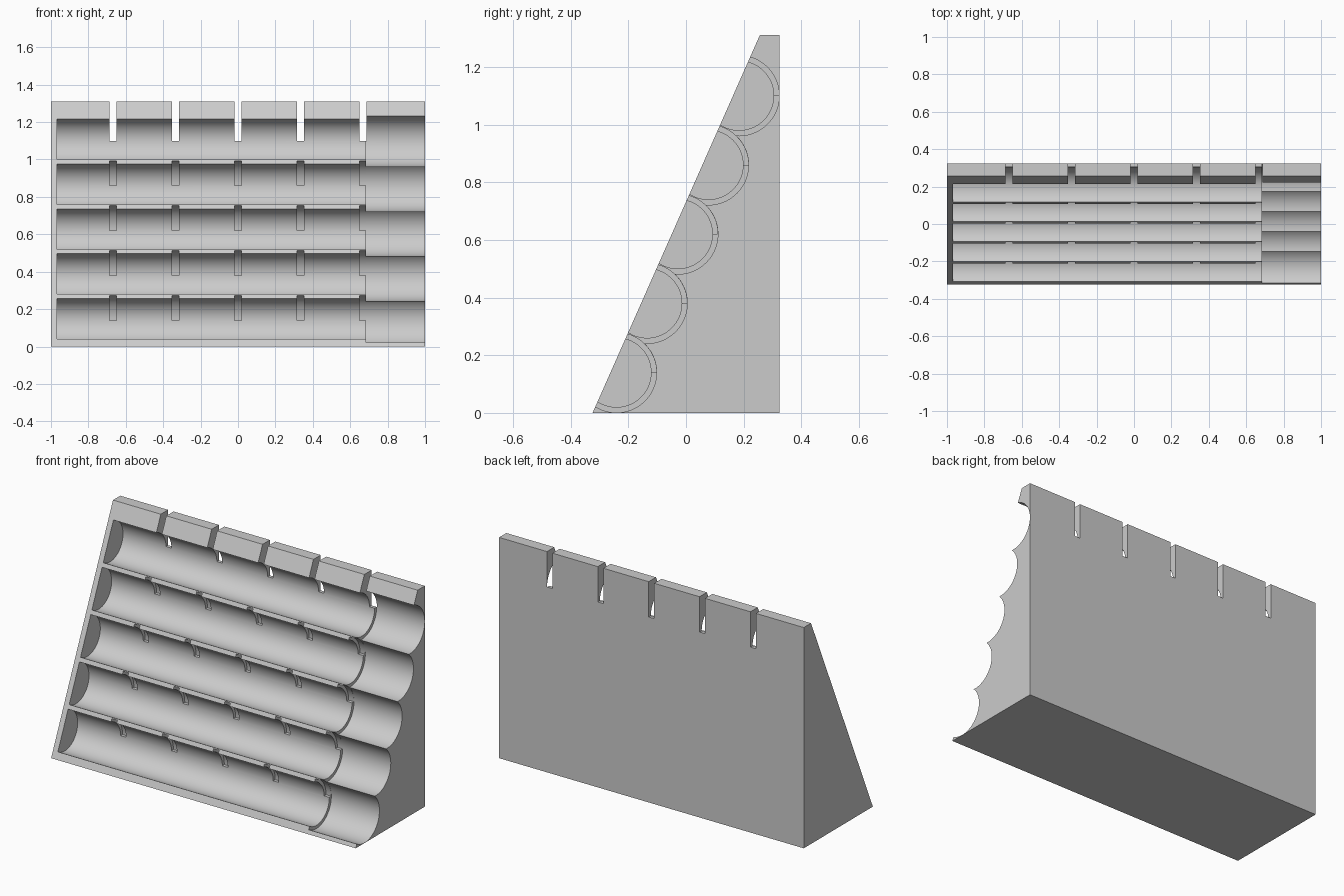
import bpy
import bmesh
import math

if "Cube" in bpy.data.objects:
    bpy.data.objects.remove(bpy.data.objects["Cube"], do_unlink=True)

ROWS = 5
HEIGHT, DEPTH, TOP_Y = 1.31, 0.324, 0.256
SMALL_R, LARGE_R, GROOVE_R = 0.12, 0.139, 0.1385
FIRST_Y, FIRST_Z, STEP_Y, STEP_Z = -0.241, 0.14, 0.1063, 0.24
INNER_LEFT, STEP_X = -0.968, 0.684
SLOT_WIDTH, SLOT_PITCH = 0.036, 0.334

grey = bpy.data.materials.new("light grey")
grey.use_nodes = True
colour = (0.6, 0.6, 0.6, 1)
grey.diffuse_color = colour
grey.node_tree.nodes["Principled BSDF"].inputs["Base Color"].default_value = colour


def extrude_x(name, profile, x0, x1):
    """Prism along x from a (y, z) profile."""
    bm = bmesh.new()
    face = bm.faces.new([bm.verts.new((x0, y, z)) for y, z in profile])
    moved = bmesh.ops.extrude_face_region(bm, geom=[face])["geom"]
    verts = [v for v in moved if isinstance(v, bmesh.types.BMVert)]
    bmesh.ops.translate(bm, verts=verts, vec=(x1 - x0, 0, 0))
    bmesh.ops.recalc_face_normals(bm, faces=bm.faces)
    mesh = bpy.data.meshes.new(name)
    bm.to_mesh(mesh)
    bm.free()
    mesh.materials.append(grey)
    obj = bpy.data.objects.new(name, mesh)
    bpy.context.collection.objects.link(obj)
    return obj


def arc(y, z, radius, sweep, steps):
    """Points of an arc starting towards the back; a full turn omits its last point."""
    count = steps if sweep == math.tau else steps + 1
    return [(y + radius * math.cos(sweep * i / steps),
             z + radius * math.sin(sweep * i / steps)) for i in range(count)]


def cut(target, cutter):
    cutter.hide_render = True
    mod = target.modifiers.new("cut", "BOOLEAN")
    mod.operation = "DIFFERENCE"
    mod.solver = "EXACT"
    mod.object = cutter
    bpy.context.view_layer.objects.active = target
    bpy.ops.object.modifier_apply(modifier=mod.name)
    bpy.data.objects.remove(cutter, do_unlink=True)


# Sloped wedge body
rack = extrude_x("rack_body", [(-DEPTH, 0), (DEPTH, 0), (DEPTH, HEIGHT), (TOP_Y, HEIGHT)], -1, 1)

slots = [i * SLOT_PITCH for i in range(-2, 3)]
for row in range(ROWS):
    y, z = FIRST_Y + row * STEP_Y, FIRST_Z + row * STEP_Z
    # Long narrow trough, closed at the left-hand wall
    cut(rack, extrude_x("trough", arc(y, z, SMALL_R, math.tau, 72), INNER_LEFT, STEP_X + 0.02))
    # Wider trough, open at the end
    cut(rack, extrude_x("wide_trough", arc(y, z, LARGE_R, math.tau, 72), STEP_X, 1.1))
    # Half-round grooves through the ribs; the top row is slotted right through
    for x in slots:
        x0, x1 = x - SLOT_WIDTH / 2, x + SLOT_WIDTH / 2
        if row < ROWS - 1:
            profile = arc(y, z, GROOVE_R, math.pi, 36)
        else:
            profile = [(-1, z), (1, z), (1, 2), (-1, 2)]
        cut(rack, extrude_x("slot", profile, x0, x1))

bpy.ops.object.select_all(action="DESELECT")
rack.select_set(True)
bpy.context.view_layer.objects.active = rack
bpy.ops.object.shade_smooth_by_angle(angle=math.radians(30))
